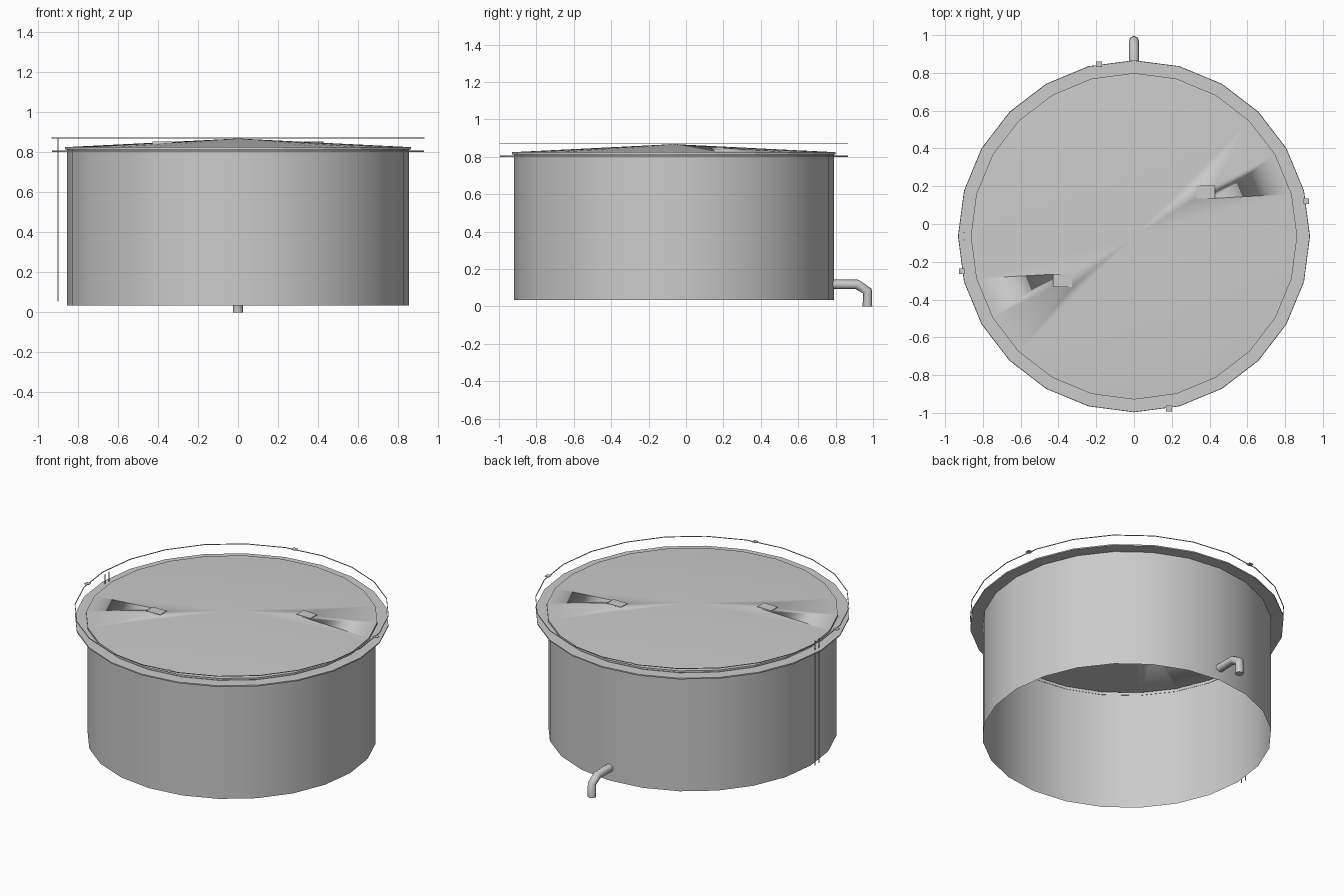
import bpy, bmesh, math
from mathutils import Vector

if "Cube" in bpy.data.objects:
    bpy.data.objects.remove(bpy.data.objects["Cube"])

CY, N = -0.065, 24          # tank centre in y, number of sides


def finish(bm, name, smooth=True):
    me = bpy.data.meshes.new(name)
    bm.to_mesh(me)
    bm.free()
    for p in me.polygons:
        p.use_smooth = smooth
    ob = bpy.data.objects.new(name, me)
    bpy.context.collection.objects.link(ob)
    return ob


def lathe(name, profile, closed=False, smooth=True):
    """Revolve a (radius, z) profile around the tank axis."""
    bm = bmesh.new()
    rings = [[bm.verts.new((r * math.cos(2 * math.pi * i / N),
                            CY + r * math.sin(2 * math.pi * i / N), z))
              for i in range(N)] for r, z in profile]
    pairs = list(zip(rings, rings[1:])) + ([(rings[-1], rings[0])] if closed else [])
    for a, b in pairs:
        for i in range(N):
            j = (i + 1) % N
            bm.faces.new((a[i], a[j], b[j], b[i]))
    if closed:
        bmesh.ops.recalc_face_normals(bm, faces=bm.faces)
    return finish(bm, name, smooth)


def box(name, centre, size):
    bm = bmesh.new()
    bmesh.ops.create_cube(bm, size=1)
    for v in bm.verts:
        v.co = Vector(centre) + Vector(a * b for a, b in zip(v.co, size))
    return finish(bm, name, False)


# Open-bottomed tank shell
lathe("tank_wall", [(0.855, 0.035), (0.855, 0.82)])

# Walkway flange, roof edge band and thin guard rail
lathe("walkway", [(0.853, 0.80), (0.93, 0.80), (0.93, 0.808), (0.853, 0.808)], True, False)
lathe("roof_edge", [(0.855, 0.813), (0.864, 0.813), (0.864, 0.825)], False, False)
lathe("guard_rail", [(0.928, 0.868), (0.932, 0.868), (0.932, 0.872), (0.928, 0.872)], True, False)

# Shallow conical roof; a hatch curb is let into one pair of sectors on each side
SLOPE = 0.043 / 0.864
bm = bmesh.new()
apex = bm.verts.new((0, CY, 0.868))
rim = [bm.verts.new((0.864 * math.cos(2 * math.pi * i / N),
                     CY + 0.864 * math.sin(2 * math.pi * i / N), 0.825)) for i in range(N)]
for i in range(N):
    if i % 12 not in (1, 2):
        bm.faces.new((apex, rim[i], rim[(i + 1) % N]))
for k, s in ((1, 1), (13, -1)):
    base = []
    for dx, dy in ((-1, -1), (1, -1), (1, 1), (-1, 1)):
        x, y = s * (0.378 + 0.05 * dx), s * (0.235 + 0.034 * dy)
        base.append(bm.verts.new((x, CY + y, 0.868 - SLOPE * math.hypot(x, y))))
    a, b, c, d = base
    r0, r1, r2 = rim[k], rim[k + 1], rim[k + 2]
    for f in ((apex, r0, a), (a, r0, b), (b, r0, r1), (b, r1, c),
              (c, r1, r2), (c, r2, d), (d, r2, apex), (apex, a, d)):
        bm.faces.new(f)
    top = [bm.verts.new((v.co.x, v.co.y, 0.853)) for v in base]
    for i in range(4):
        j = (i + 1) % 4
        bm.faces.new((base[i], base[j], top[j], top[i]))
finish(bm, "roof")
for s in (1, -1):
    box("hatch_lid", (s * 0.378, CY + s * 0.235, 0.853), (0.1, 0.068, 0.002))

# Small plates around the guard rail
for i in range(4):
    t = math.radians(11.5 + 90 * i)
    box("rail_plate", (0.93 * math.cos(t), CY + 0.93 * math.sin(t), 0.87), (0.03, 0.03, 0.003))

# Ladder stiles on the left side
for s in (-1, 1):
    box("ladder_stile", (-0.9, CY + s * 0.02, 0.4625), (0.004, 0.004, 0.815))

# Drain pipe at the back
cu = bpy.data.curves.new("drain_pipe", "CURVE")
cu.dimensions = "3D"
cu.bevel_depth = 0.026
cu.bevel_resolution = 2
cu.use_fill_caps = True
path = [(0.76, 0.118), (0.915, 0.118), (0.97, 0.082), (0.97, 0)]
sp = cu.splines.new("POLY")
sp.points.add(len(path) - 1)
for p, (y, z) in zip(sp.points, path):
    p.co = (0, y, z, 1)
bpy.context.collection.objects.link(bpy.data.objects.new("drain_pipe", cu))
